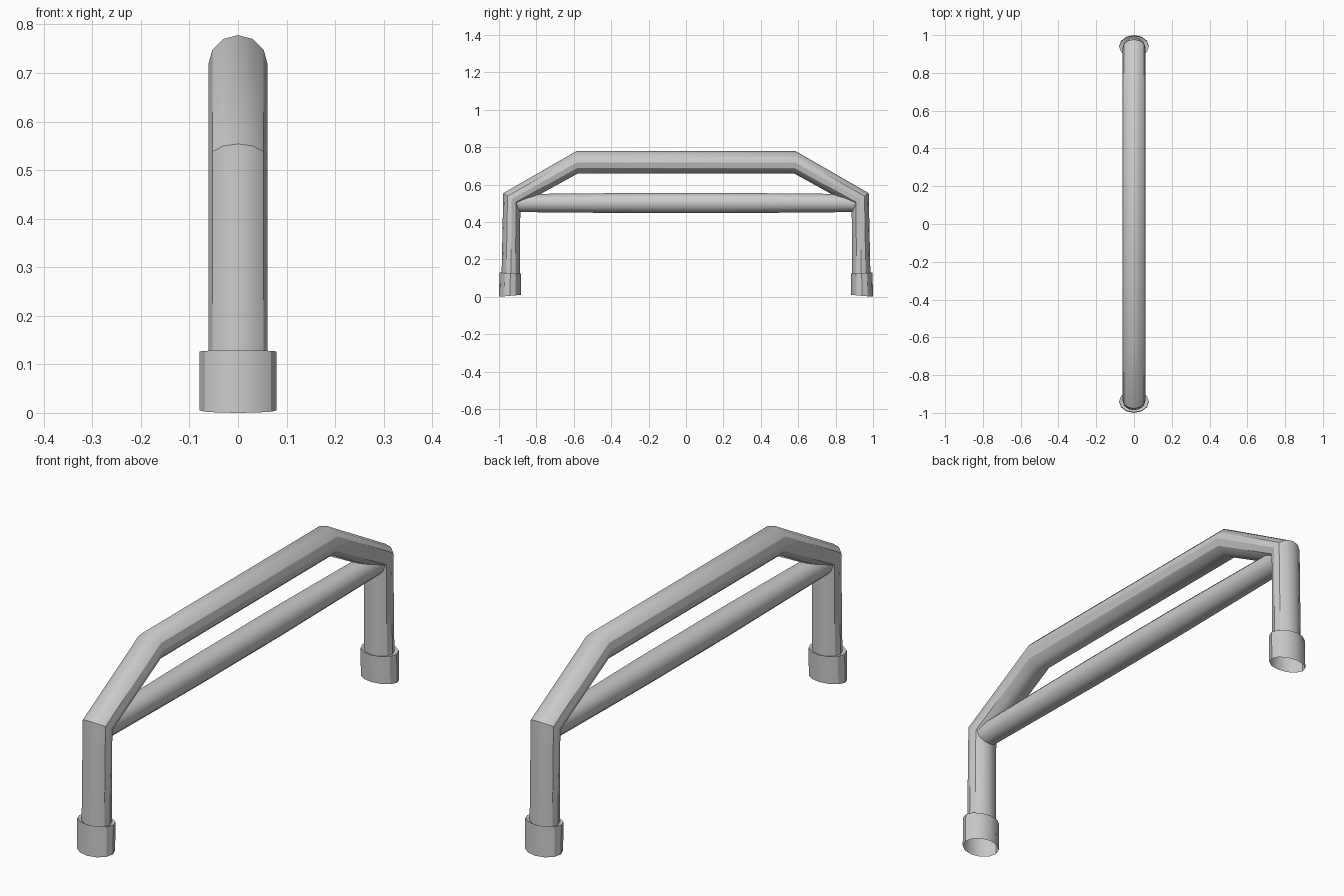
import bpy
import bmesh
import math

if "Cube" in bpy.data.objects:
    bpy.data.objects.remove(bpy.data.objects["Cube"])

SIDES = 12


def tube(name, rings, cap=False):
    """Loft rings; each ring = (outer y, outer z, inner y, inner z, half width in x)."""
    bm = bmesh.new()
    loops = []
    for yo, zo, yi, zi, w in rings:
        cy, cz = (yo + yi) / 2, (zo + zi) / 2
        hy, hz = (yo - yi) / 2, (zo - zi) / 2
        loop = []
        for i in range(SIDES):
            a = 2 * math.pi * i / SIDES
            loop.append(bm.verts.new((w * math.sin(a), cy + hy * math.cos(a), cz + hz * math.cos(a))))
        loops.append(loop)
    for a, b in zip(loops, loops[1:]):
        for i in range(SIDES):
            j = (i + 1) % SIDES
            bm.faces.new((a[i], a[j], b[j], b[i]))
    if cap:
        bm.faces.new(loops[0])
        bm.faces.new(loops[-1])
    bmesh.ops.recalc_face_normals(bm, faces=bm.faces[:])
    mesh = bpy.data.meshes.new(name)
    bm.to_mesh(mesh)
    bm.free()
    obj = bpy.data.objects.new(name, mesh)
    bpy.context.collection.objects.link(obj)
    bpy.ops.object.select_all(action='DESELECT')
    obj.select_set(True)
    bpy.context.view_layer.objects.active = obj
    bpy.ops.object.shade_smooth_by_angle(angle=math.radians(30))
    return obj


def mirrored(ring, s):
    yo, zo, yi, zi, w = ring
    return (s * yo, zo, s * yi, zi, w)


# Main hoop: leg, shoulder and top bend, mirrored to the other side
half = [(0.986, 0.122, 0.887, 0.122, 0.061),
        (0.977, 0.554, 0.886, 0.490, 0.061),
        (0.587, 0.778, 0.580, 0.658, 0.061)]
tube("main_hoop", [mirrored(r, -1) for r in half] + half[::-1])

# Foot collars: stepped sleeve, open underneath
collar = [(0.986, 0.122, 0.887, 0.122, 0.061),
          (0.997, 0.129, 0.881, 0.124, 0.079),
          (1.000, 0.000, 0.883, 0.010, 0.079)]
for name, s in (("front_foot_collar", -1), ("back_foot_collar", 1)):
    tube(name, [mirrored(r, s) for r in collar])

# Lower cross bar, very slightly thicker in the middle
tube("cross_bar", [(y, 0.501 + r, y, 0.501 - r, r)
                   for y, r in ((-0.925, 0.048), (-0.26, 0.054), (0.26, 0.054), (0.925, 0.048))], cap=True)
